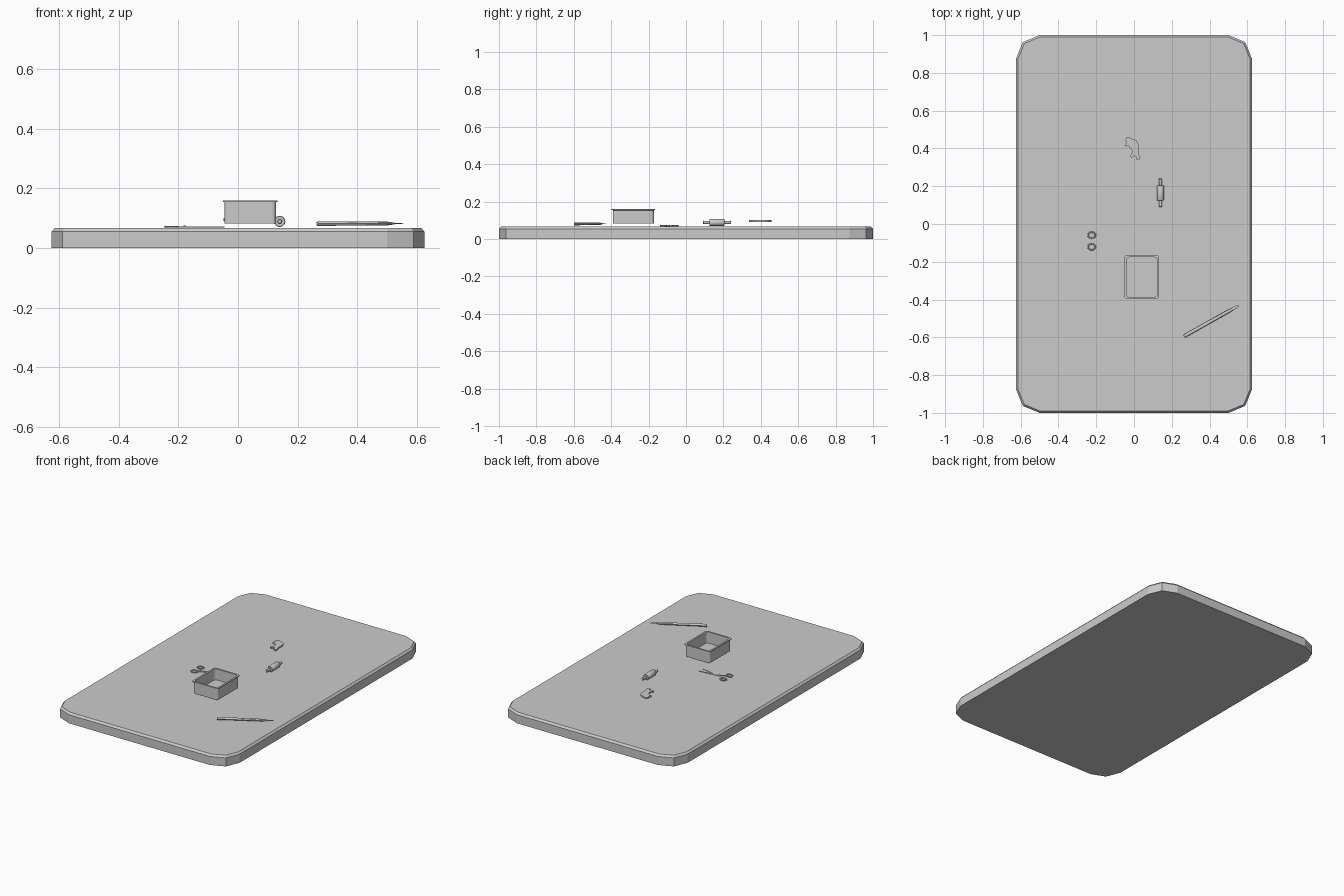
import bpy, bmesh, math
from mathutils import Vector

if "Cube" in bpy.data.objects:
    bpy.data.objects.remove(bpy.data.objects["Cube"])


def loft(name, rings, close=True):
    """Skin a list of equal-length rings; cap the first and last."""
    bm = bmesh.new()
    vs = [[bm.verts.new(p) for p in r] for r in rings]
    n = len(vs[0])
    for a, b in zip(vs, vs[1:]):
        for i in range(n):
            j = (i + 1) % n
            bm.faces.new((a[i], a[j], b[j], b[i]))
    if close:
        bm.faces.new(vs[0])
        bm.faces.new(vs[-1])
    bmesh.ops.recalc_face_normals(bm, faces=bm.faces)
    me = bpy.data.meshes.new(name)
    bm.to_mesh(me)
    bm.free()
    ob = bpy.data.objects.new(name, me)
    bpy.context.collection.objects.link(ob)
    return ob


def round_rect(cx, cy, hx, hy, r, z, seg=2):
    pts = []
    for k, (sx, sy) in enumerate([(1, 1), (-1, 1), (-1, -1), (1, -1)]):
        for s in range(seg + 1):
            a = math.pi / 2 * (k + s / seg)
            pts.append((cx + sx * (hx - r) + r * math.cos(a),
                        cy + sy * (hy - r) + r * math.sin(a), z))
    return pts


def slab(name, pts, z0, z1):
    return loft(name, [[(x, y, z) for x, y in pts] for z in (z0, z1)])


def circle(r, n):
    return [(r * math.cos(2 * math.pi * i / n), r * math.sin(2 * math.pi * i / n)) for i in range(n)]


# Board with chamfered top edge
loft("board", [round_rect(0, 0, 0.625, 1.0, 0.125, 0),
               round_rect(0, 0, 0.625, 1.0, 0.125, 0.055),
               round_rect(0, 0, 0.614, 0.989, 0.114, 0.067)])

# Open tray with a small outward lip
tray = [(0.087, 0.110, 0.083), (0.087, 0.110, 0.154), (0.092, 0.116, 0.155),
        (0.092, 0.116, 0.160), (0.081, 0.105, 0.160), (0.081, 0.105, 0.089)]
loft("tray", [round_rect(0.041, -0.281, hx, hy, 0.014, z, 3) for hx, hy, z in tray])

# Rolling pin turned along y
pin = [(-0.075, 0.006), (-0.072, 0.009), (-0.048, 0.008), (-0.040, 0.006), (-0.040, 0.017),
       (-0.037, 0.019)]
pin += [(-y, r) for y, r in reversed(pin)]
loft("rolling_pin", [[(0.14 + x, 0.165 + y, 0.089 + z) for x, z in circle(r, 12)] for y, r in pin])

# Modelling knife: round handle flattening to a thin blade
start = Vector((0.266, -0.594, 0.082))
d = Vector((0.286, 0.161, 0)).normalized()
side = Vector((-d.y, d.x, 0))
up = Vector((0, 0, 1))


def tool(name, sections, dz=0):
    loft(name, [[start + d * t + side * (w * u) + up * (h * v + dz) for u, v in circle(1, 10)]
                for t, w, h in sections])


tool("knife_handle", [(0, 0.007, 0.006), (0.004, 0.009, 0.008), (0.265, 0.009, 0.007),
                      (0.295, 0.007, 0.003)])
tool("knife_blade", [(0.285, 0.007, 0.0015), (0.315, 0.008, 0.0012), (0.33, 0.004, 0.001)])
tool("knife_end_clip", [(0, 0.005, 0.002), (0.05, 0.005, 0.002)], -0.007)

# Scissors: two crossed halves, each a blade, a shank and a finger ring
px, py = -0.178, -0.09
for s, label in ((1, "left"), (-1, "right")):
    z0 = 0.0705 + 0.0012 * s
    tip = Vector((-0.045, py + s * 0.020))
    ring_c = Vector((-0.224, py - s * 0.031))
    shape = [(ring_c.x + 0.014, ring_c.y + s * 0.003), (px - 0.004, py - s * 0.008),
             (px + 0.02, py - s * 0.004), tuple(tip), (px + 0.02, py + s * 0.011),
             (px - 0.006, py + s * 0.004), (ring_c.x + 0.010, ring_c.y + s * 0.012)]
    slab("scissor_blade_" + label, shape, z0 - 0.0012, z0 + 0.0012)
    bpy.ops.mesh.primitive_torus_add(major_radius=0.017, minor_radius=0.0035, major_segments=20,
                                     minor_segments=6, location=(ring_c.x, ring_c.y, 0.0715))
    ob = bpy.context.object
    ob.name = "scissor_handle_" + label
    ob.scale = (1.15, 0.95, 1)
slab("scissor_pivot", [(px + x, py + y) for x, y in circle(0.004, 8)], 0.069, 0.0755)

# Flat cut-out shape with a rounded body and small limbs
cutout = [(-0.046, 0.447), (-0.038, 0.458), (-0.026, 0.458), (-0.016, 0.452), (0.000, 0.450),
          (0.016, 0.438), (0.024, 0.420), (0.024, 0.398), (0.024, 0.375), (0.033, 0.348),
          (0.026, 0.338), (0.014, 0.342), (0.010, 0.358), (0.000, 0.360), (-0.012, 0.349),
          (-0.022, 0.358), (-0.012, 0.374), (-0.010, 0.390), (-0.020, 0.402), (-0.028, 0.414),
          (-0.044, 0.411), (-0.048, 0.421), (-0.038, 0.431)]
slab("cutout_shape", cutout, 0.091, 0.101)

# Smooth shading on turned and rounded parts
for ob in bpy.context.collection.objects:
    ob.select_set(ob.name.startswith(("rolling", "knife_handle", "scissor_handle")))
bpy.context.view_layer.objects.active = bpy.data.objects["rolling_pin"]
bpy.ops.object.shade_smooth_by_angle(angle=math.radians(35))
